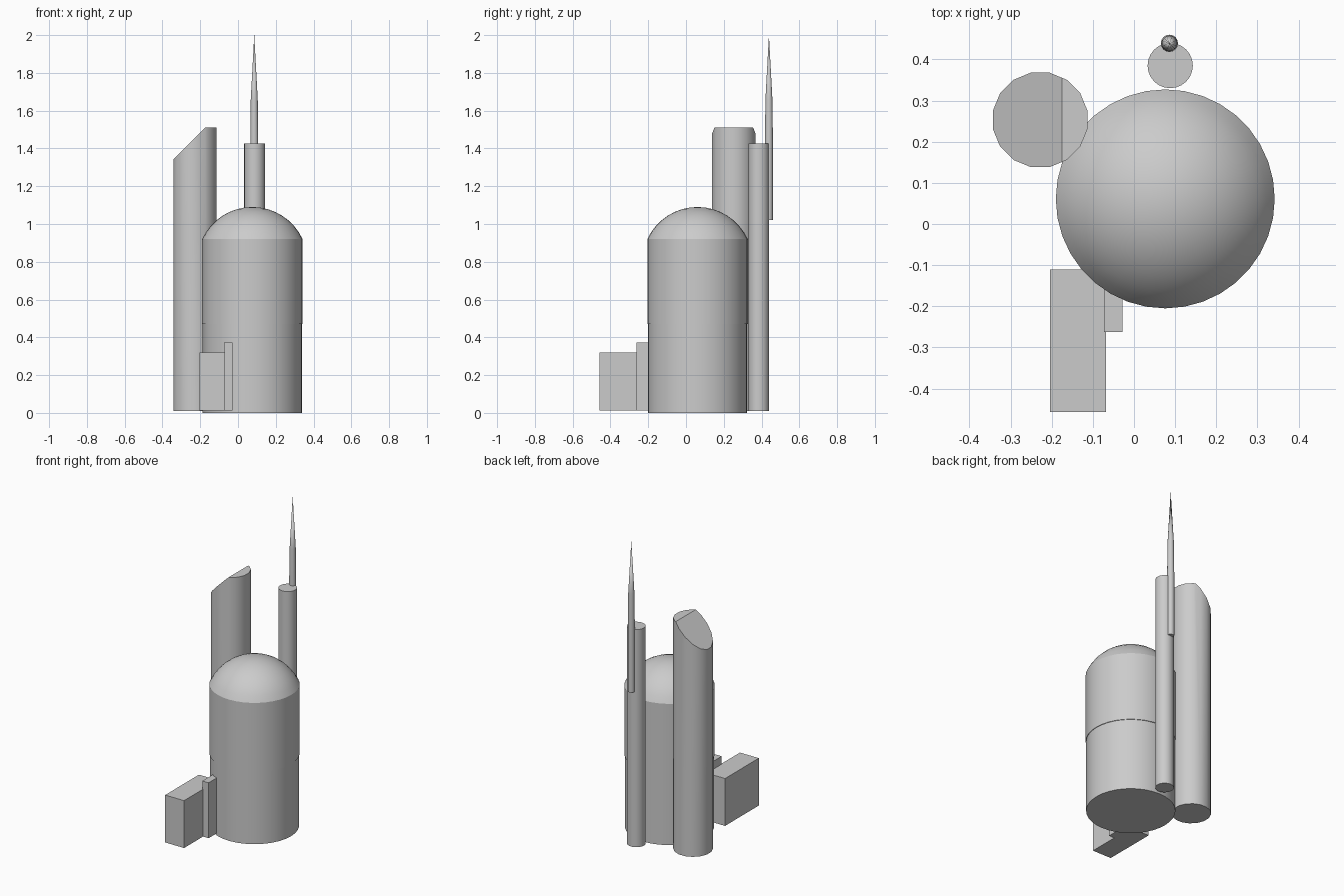
import bpy, bmesh, math
from mathutils import Vector

if "Cube" in bpy.data.objects:
    bpy.data.objects.remove(bpy.data.objects["Cube"])


def finish(name, bm, smooth=True):
    bmesh.ops.recalc_face_normals(bm, faces=bm.faces)
    mesh = bpy.data.meshes.new(name)
    bm.to_mesh(mesh)
    bm.free()
    ob = bpy.data.objects.new(name, mesh)
    bpy.context.collection.objects.link(ob)
    if smooth:
        bpy.ops.object.select_all(action='DESELECT')
        ob.select_set(True)
        bpy.context.view_layer.objects.active = ob
        bpy.ops.object.shade_smooth_by_angle(angle=math.radians(30))
    return ob


def lathe(cx, cy, profile, sides, turn=0.0):
    """Closed solid from (radius, z) pairs listed bottom to top; radius 0 ends in a point."""
    bm = bmesh.new()
    rings = []
    for r, z in profile:
        if r == 0:
            rings.append([bm.verts.new((cx, cy, z))] * sides)
        else:
            rings.append([bm.verts.new((cx + r * math.cos(turn + math.tau * i / sides),
                                        cy + r * math.sin(turn + math.tau * i / sides), z))
                          for i in range(sides)])
    for a, b in zip(rings, rings[1:]):
        for i in range(sides):
            j = (i + 1) % sides
            bm.faces.new(list(dict.fromkeys((a[i], a[j], b[j], b[i]))))
    for ring in (rings[0], rings[-1]):
        if ring[0] != ring[1]:
            bm.faces.new(ring)
    return bm


def box(name, lo, hi):
    bm = bmesh.new()
    bmesh.ops.create_cube(bm, size=1)
    for v in bm.verts:
        v.co = Vector([(a + b) / 2 + c * (b - a) for a, b, c in zip(lo, hi, v.co)])
    return finish(name, bm, smooth=False)


# Main drum
R, RIM, TOP = 0.266, 0.92, 1.09
finish("main_drum", lathe(0.076, 0.061, [(0.263, 0), (0.263, 0.47), (R, 0.471), (R, RIM)], 36))

# Shallow spherical dome
h = TOP - RIM
ball = (R * R + h * h) / (2 * h)
edge = math.asin(R / ball)
dome = [(ball * math.sin(edge * (1 - i / 8)), TOP - ball + ball * math.cos(edge * (1 - i / 8)))
        for i in range(8)] + [(0, TOP)]
finish("dome_roof", lathe(0.076, 0.061, dome, 36))

# Tall tower with a slanted cut across its top
bm = lathe(-0.228, 0.253, [(0.117, 0.01), (0.117, 1.51)], 16, math.pi / 16)
cut = bmesh.ops.bisect_plane(bm, geom=bm.verts[:] + bm.edges[:] + bm.faces[:],
                             plane_co=(-0.175, 0, 1.51), plane_no=(-1, 0, 1), clear_outer=True)
bmesh.ops.holes_fill(bm, edges=[e for e in bm.edges if e.is_boundary], sides=0)
finish("slant_tower", bm)

# Slim pipe tower behind the drum
finish("pipe_tower", lathe(0.088, 0.385, [(0.055, 0.01), (0.055, 0.465), (0.055, 1.425)], 24))

# Needle spire
finish("spire", lathe(0.086, 0.439, [(0.021, 1.02), (0.021, 1.45), (0.0185, 1.66), (0, 2.0)], 16))

# Entrance blocks
box("entrance_block", (-0.204, -0.457, 0.012), (-0.068, -0.11, 0.32))
box("entrance_pillar", (-0.073, -0.262, 0.012), (-0.028, -0.11, 0.372))
